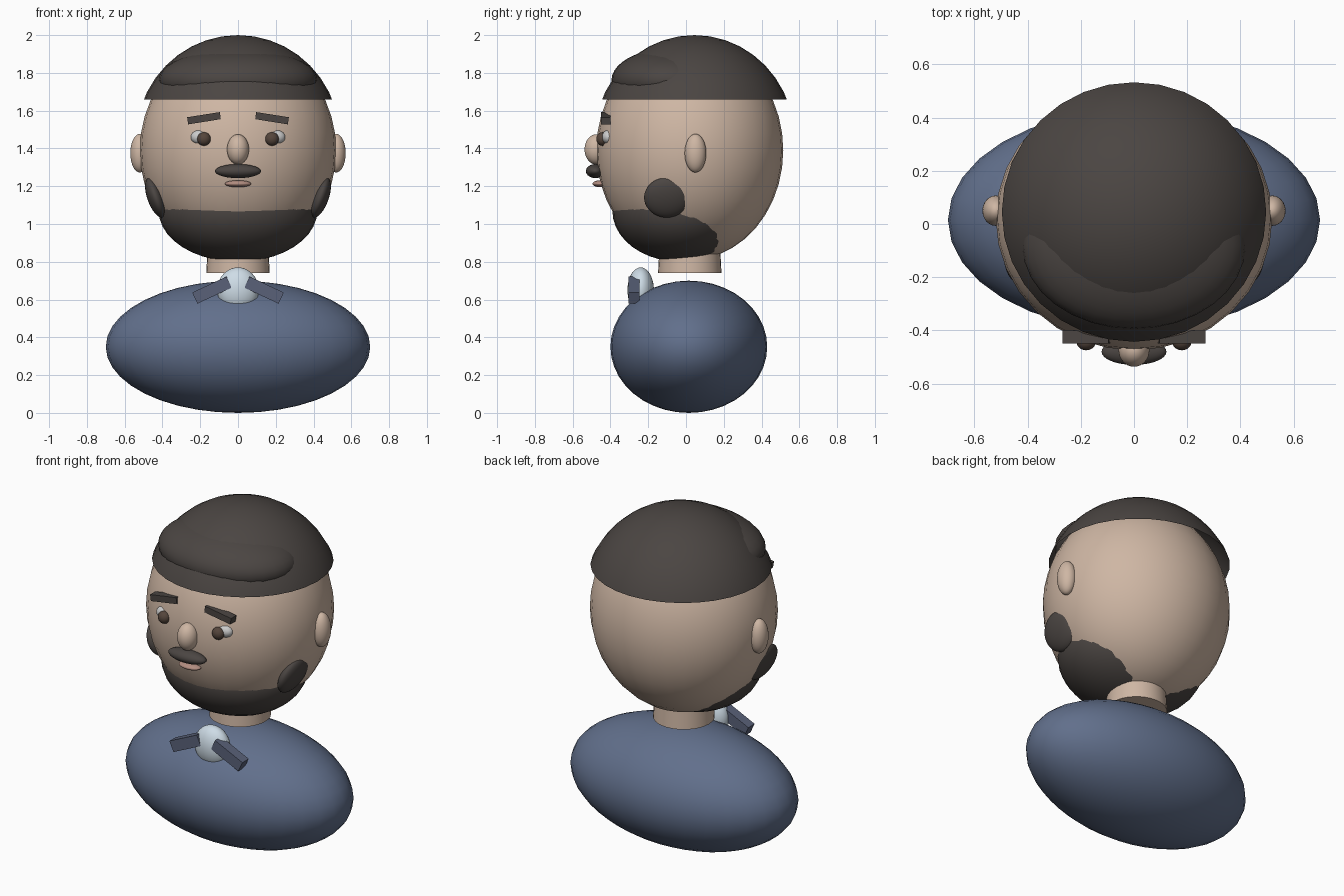
import bpy, bmesh, math
from mathutils import Matrix, Vector

if "Cube" in bpy.data.objects:
    bpy.data.objects.remove(bpy.data.objects["Cube"])

COLOURS = {
    "skin": (0.62, 0.47, 0.37), "hair": (0.07, 0.06, 0.055),
    "jacket": (0.12, 0.16, 0.26), "lapel": (0.10, 0.12, 0.19),
    "shirt": (0.62, 0.72, 0.80), "white": (0.8, 0.8, 0.82),
    "iris": (0.09, 0.06, 0.045), "lip": (0.45, 0.27, 0.22),
}
MATS = {}
for key, rgb in COLOURS.items():
    MATS[key] = bpy.data.materials.new(key)
    MATS[key].diffuse_color = (*rgb, 1)


def finish(bm, name, mat, centre, size, tilt=0, smooth=True):
    """Scale, tilt about y and place a mesh, then make its object."""
    m = (Matrix.Translation(centre) @ Matrix.Rotation(math.radians(tilt), 4, 'Y')
         @ Matrix.Diagonal((*size, 1)))
    bmesh.ops.transform(bm, matrix=m, verts=bm.verts)
    for f in bm.faces:
        f.smooth = smooth
    me = bpy.data.meshes.new(name)
    bm.to_mesh(me)
    bm.free()
    me.materials.append(MATS[mat])
    ob = bpy.data.objects.new(name, me)
    bpy.context.collection.objects.link(ob)
    return ob


def ball(name, mat, centre, radii, tilt=0, cut=None):
    bm = bmesh.new()
    bmesh.ops.create_uvsphere(bm, u_segments=32, v_segments=20, radius=1)
    if cut is not None:  # keep only what lies above world height cut
        bmesh.ops.bisect_plane(bm, geom=bm.verts[:] + bm.edges[:] + bm.faces[:],
                               plane_co=Vector((0, 0, (cut - centre[2]) / radii[2])),
                               plane_no=Vector((0, 0, 1)), clear_inner=True)
    return finish(bm, name, mat, centre, radii, tilt)


def box(name, mat, centre, size, tilt=0):
    bm = bmesh.new()
    bmesh.ops.create_cube(bm, size=1)
    return finish(bm, name, mat, centre, size, tilt, smooth=False)


# torso, neck and head
ball("torso", "jacket", (0, 0.015, 0.35), (0.70, 0.415, 0.35))
bm = bmesh.new()
bmesh.ops.create_cone(bm, cap_ends=True, segments=32, radius1=0.168, radius2=0.155, depth=0.24)
neck = finish(bm, "neck", "skin", (0, 0.02, 0.86), (1, 1, 1))
bpy.context.view_layer.objects.active = neck
neck.select_set(True)
bpy.ops.object.shade_smooth_by_angle(angle=math.radians(40))
ball("head", "skin", (0, 0.02, 1.39), (0.52, 0.495, 0.58))

# hair cap with a flat lower edge, and the fringe swelling out of it
ball("hair_cap", "hair", (0, 0.045, 1.45), (0.54, 0.53, 0.55), cut=1.66)
ball("fringe", "hair", (0, -0.08, 1.76), (0.42, 0.315, 0.17))

# central features
ball("nose", "skin", (0, -0.475, 1.395), (0.058, 0.062, 0.08))
ball("moustache", "hair", (0, -0.48, 1.28), (0.122, 0.05, 0.037))
ball("mouth", "lip", (0, -0.455, 1.213), (0.07, 0.04, 0.018))
ball("beard", "hair", (0, -0.03, 1.07), (0.42, 0.36, 0.27))
ball("shirt_front", "shirt", (0, -0.24, 0.65), (0.11, 0.07, 0.12))

# paired features
for side, s in (("left", -1), ("right", 1)):
    ball(f"{side}_ear", "skin", (s * 0.52, 0.05, 1.375), (0.05, 0.057, 0.102))
    ball(f"{side}_eye", "white", (s * 0.20, -0.41, 1.46), (0.05, 0.035, 0.038))
    ball(f"{side}_pupil", "iris", (s * 0.18, -0.443, 1.45), (0.036, 0.032, 0.036))
    box(f"{side}_eyebrow", "hair", (s * 0.18, -0.425, 1.56), (0.175, 0.05, 0.038), s * 9)
    ball(f"{side}_sideburn", "hair", (s * 0.435, -0.10, 1.14), (0.045, 0.122, 0.112), s * 20)
    box(f"{side}_lapel", "lapel", (s * 0.138, -0.275, 0.65), (0.20, 0.06, 0.065), s * 25)

for m in bpy.data.materials:
    if m.users and not m.is_grease_pencil:
        m.use_nodes = True
        m.node_tree.nodes["Principled BSDF"].inputs["Base Color"].default_value = m.diffuse_color
